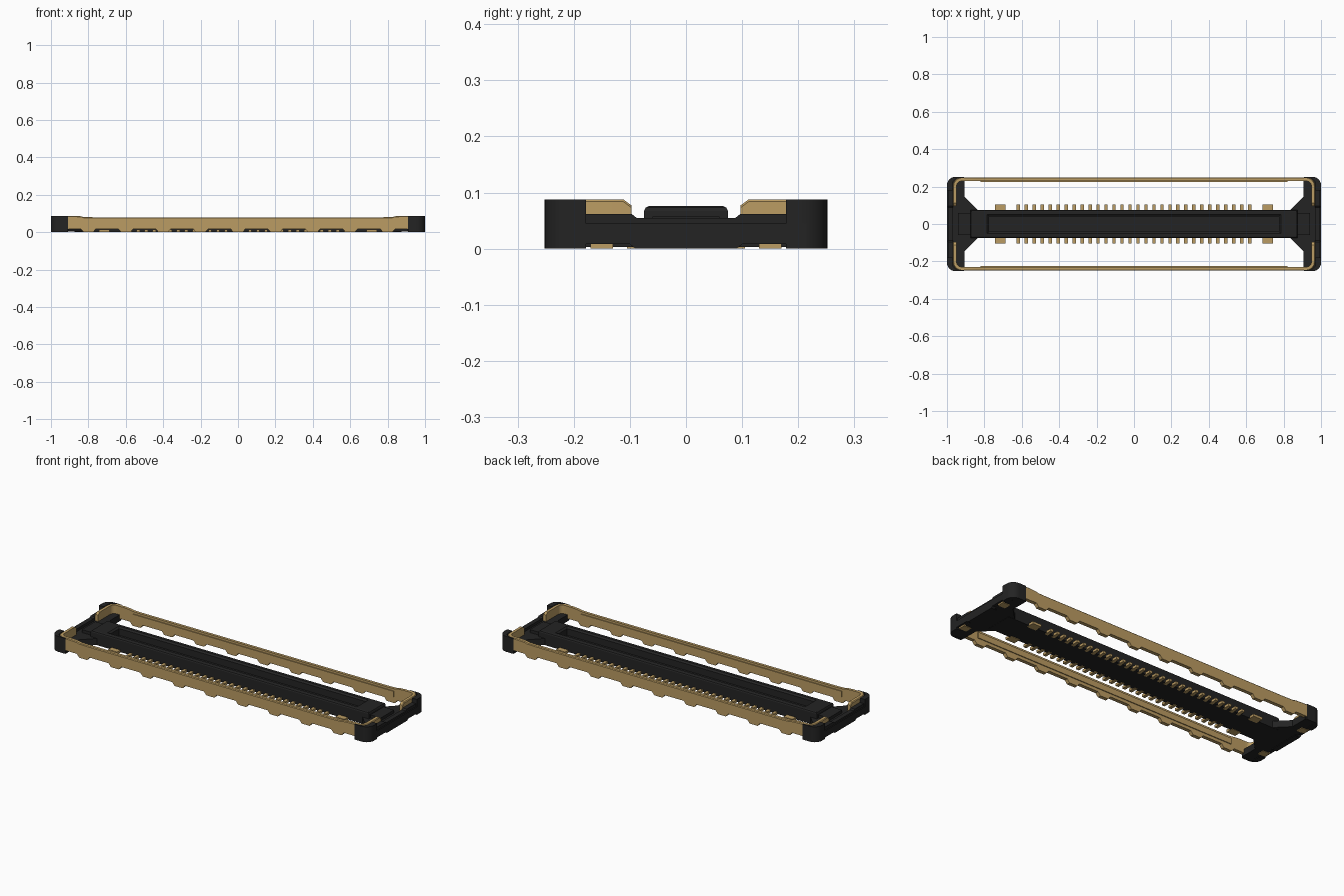
import bpy, bmesh, math

if "Cube" in bpy.data.objects:
    bpy.data.objects.remove(bpy.data.objects["Cube"])

def material(name, rgb):
    m = bpy.data.materials.new(name)
    m.diffuse_color = (*rgb, 1)
    m.use_nodes = True
    m.node_tree.nodes["Principled BSDF"].inputs["Base Color"].default_value = m.diffuse_color
    return m

GOLD = material("gold plating", (0.50, 0.335, 0.125))
BLACK = material("black plastic", (0.017, 0.017, 0.017))

def finish(bm, name, mat, mirror=(True, True), smooth=False):
    """Turn a bmesh into an object, mirrored across the centre planes."""
    bmesh.ops.recalc_face_normals(bm, faces=bm.faces)
    me = bpy.data.meshes.new(name)
    bm.to_mesh(me)
    bm.free()
    me.materials.append(mat)
    ob = bpy.data.objects.new(name, me)
    bpy.context.collection.objects.link(ob)
    if any(mirror):
        mod = ob.modifiers.new("mirror", 'MIRROR')
        mod.use_axis = (mirror[0], mirror[1], False)
        mod.merge_threshold = 0.0005
    if smooth:
        bpy.ops.object.select_all(action='DESELECT')
        ob.select_set(True)
        bpy.context.view_layer.objects.active = ob
        bpy.ops.object.shade_smooth_by_angle(angle=math.radians(35))
    return ob

def loft(bm, rings, cap_start=True, cap_end=True):
    rows = [[bm.verts.new(p) for p in r] for r in rings]
    n = len(rows[0])
    for a, b in zip(rows, rows[1:]):
        for i in range(n):
            j = (i + 1) % n
            bm.faces.new((a[i], a[j], b[j], b[i]))
    if cap_start:
        bm.faces.new(rows[0][::-1])
    if cap_end:
        bm.faces.new(rows[-1])

def prism_z(bm, pts, z0, z1):
    loft(bm, [[(x, y, z) for x, y in pts] for z in (z0, z1)])

def prism_x(bm, pts, x0, x1):
    loft(bm, [[(x, y, z) for y, z in pts] for x in (x0, x1)])

def box(bm, x0, x1, y0, y1, z0, z1):
    prism_z(bm, [(x0, y0), (x1, y0), (x1, y1), (x0, y1)], z0, z1)

def arc(cx, cy, r, a0, a1, n=8):
    return [(cx + r * math.cos(math.radians(a0 + (a1 - a0) * i / n)),
             cy + r * math.sin(math.radians(a0 + (a1 - a0) * i / n))) for i in range(n + 1)]

# Gold shield: a bent strip with solder feet, one quarter modelled and mirrored
T, Y, X = 0.020, 0.239, 0.958
side = [(0, 0.0), (0.025, 0.0), (0.04, 0.018)]
for c in (0.2, 0.4, 0.6, 0.8):
    side += [(c - 0.04, 0.018), (c - 0.025, 0.0), (c + 0.025, 0.0), (c + 0.04, 0.018)]
    if c == 0.6:
        side += [(0.7, 0.018)]
side += [(0.88, 0.018), (0.91, 0.018)]

def top_height(x):
    return 0.08 + 0.008 * min(1, max(0, (x - 0.82) / 0.03))

stations = [(x, Y, zb, top_height(x), 90) for x, zb in side]
for i in range(9):
    a = 90 - 90 * i / 8
    r = 0.035
    stations.append((X - r + r * math.cos(math.radians(a)),
                     Y - r + r * math.sin(math.radians(a)), 0.018, 0.088, a))
stations += [(X, 0.112, 0.03, 0.088, 0), (X, 0.097, 0.03, 0.077, 0)]
rings = []
for x, y, zb, zt, a in stations:
    dx, dy = math.cos(math.radians(a)) * T / 2, math.sin(math.radians(a)) * T / 2
    rings.append([(x - dx, y - dy, zb), (x + dx, y + dy, zb), (x + dx, y + dy, zt - 0.004),
                  (x + dx * .6, y + dy * .6, zt), (x - dx, y - dy, zt)])
bm = bmesh.new()
loft(bm, rings, cap_start=False)
finish(bm, "shield_frame", GOLD, smooth=True)

# Raised contact strip along the inside of the shield
bm = bmesh.new()
box(bm, -0.82, 0.82, 0.224, 0.231, 0.035, 0.068)
finish(bm, "shield_inner_strip", GOLD, (False, True))

# Shield tabs under the end blocks
bm = bmesh.new()
box(bm, 0.945, 0.99, 0.13, 0.17, 0.0, 0.008)
finish(bm, "shield_tab", GOLD)

# Rounded corner posts wrapped around the shield
bm = bmesh.new()
outline = ([(1.0, 0.178)] + arc(0.955, 0.207, 0.045, 0, 90) + [(0.91, 0.252), (0.91, 0.243)]
           + arc(0.94, 0.213, 0.03, 90, 0, 5) + [(0.97, 0.178)])
prism_z(bm, outline, 0.0, 0.0875)
finish(bm, "corner_post", BLACK, smooth=True)

# End floor with struts running to the housing
bm = bmesh.new()
prism_z(bm, [(0.83, -0.07), (0.905, -0.145), (0.905, -0.243), (0.96, -0.243), (0.98, -0.225),
             (0.98, 0.225), (0.96, 0.243), (0.905, 0.243), (0.905, 0.145), (0.83, 0.07)], 0.003, 0.04)
box(bm, 0.86, 0.94, -0.06, 0.06, 0.003, 0.057)
finish(bm, "end_floor", BLACK, (True, False))

# Outer end wall: notched lower part and slightly recessed top
bm = bmesh.new()
half = [(0.09, 0.0), (0.1, 0.008), (0.19, 0.008), (0.2, 0.0), (0.215, 0.0), (0.215, 0.045)]
prism_x(bm, half + [(-y, z) for y, z in half[::-1]], 0.968, 1.0)
half = [(0.18, 0.04), (0.18, 0.062), (0.097, 0.062), (0.088, 0.055)]
prism_x(bm, half + [(-y, z) for y, z in half[::-1]], 0.968, 0.994)
finish(bm, "end_wall", BLACK, (True, False))

# Central housing with a long pocket
bm = bmesh.new()
levels = [(0.875, 0.075, 0.002), (0.875, 0.075, 0.067), (0.872, 0.072, 0.073), (0.866, 0.066, 0.076),
          (0.785, 0.050, 0.076), (0.775, 0.040, 0.068), (0.775, 0.040, 0.03)]
loft(bm, [[(-x, -y, z), (x, -y, z), (x, y, z), (-x, y, z)] for x, y, z in levels])
finish(bm, "housing", BLACK, (False, False))

# Contact pins: thirty narrow ones and a wide one at each end of the row
bm = bmesh.new()
pins = [((i - 14.5) * 0.0427, 0.009) for i in range(30)] + [(-0.715, 0.028), (0.715, 0.028)]
for x, w in pins:
    box(bm, x - w, x + w, 0.06, 0.105, 0.0, 0.014)
finish(bm, "contact_pins", GOLD, (False, True))
